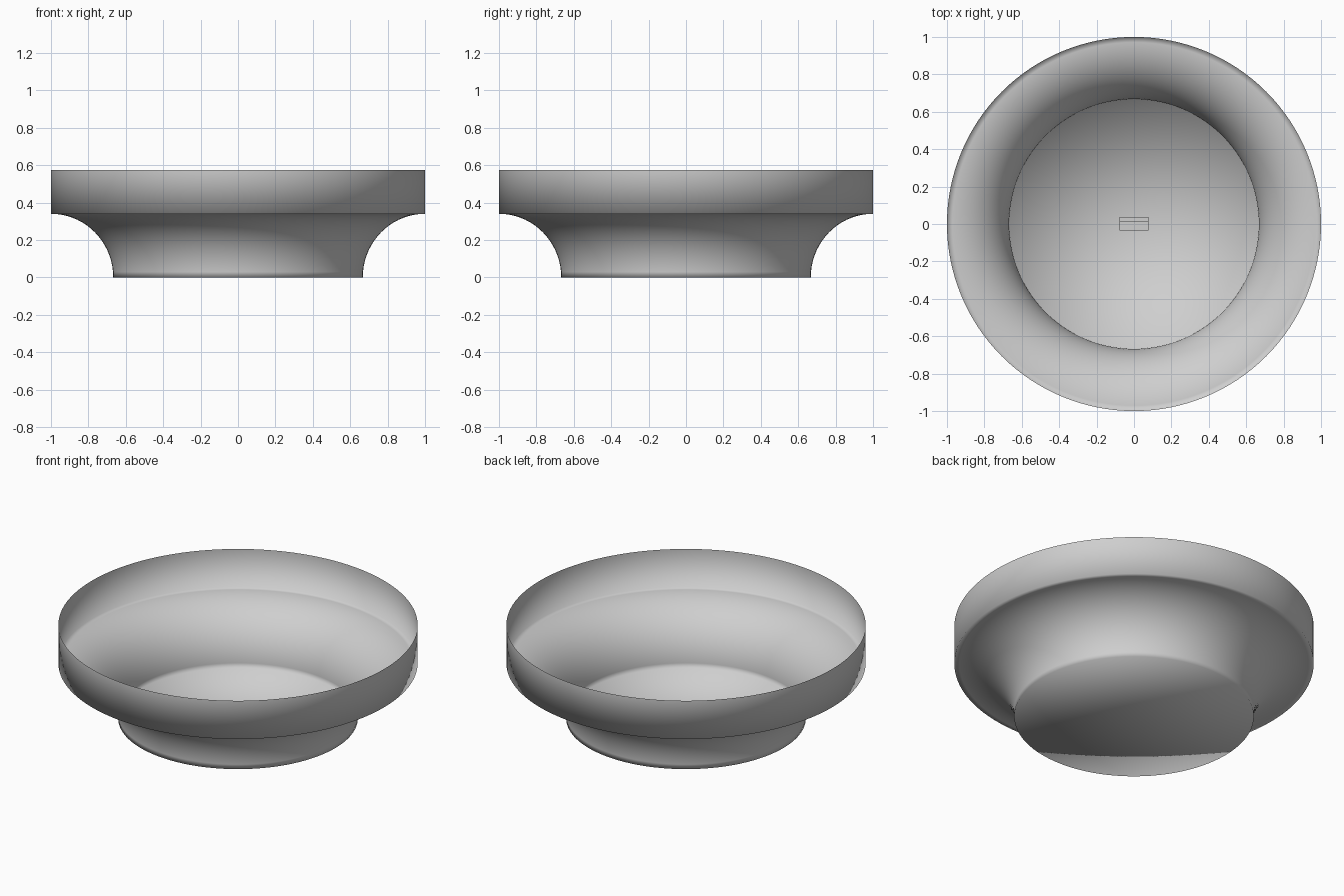
import bpy, bmesh, math

if "Cube" in bpy.data.objects:
    bpy.data.objects.remove(bpy.data.objects["Cube"])

grey = bpy.data.materials.new("light_grey")
grey.diffuse_color = (0.62, 0.62, 0.62, 1)
grey.use_nodes = True
grey.node_tree.nodes["Principled BSDF"].inputs["Base Color"].default_value = grey.diffuse_color

FOOT_R, FLARE_Z, RIM_Z = 0.667, 0.34, 0.575
SEGMENTS, ARC_STEPS = 128, 18


def add_object(name, bm):
    mesh = bpy.data.meshes.new(name)
    bm.to_mesh(mesh)
    bm.free()
    mesh.materials.append(grey)
    obj = bpy.data.objects.new(name, mesh)
    bpy.context.collection.objects.link(obj)
    return obj


# Bowl profile: concave quarter arc from the foot to the flare, then upright rim
profile = []
for i in range(ARC_STEPS + 1):
    a = math.pi / 2 * i / ARC_STEPS
    profile.append((1 - (1 - FOOT_R) * math.cos(a), FLARE_Z * math.sin(a)))
profile.append((1.0, RIM_Z))

# Thin bowl shell: rings joined by quads, with a flat floor fanned from its centre
bm = bmesh.new()
rings = []
for r, z in profile:
    rings.append([bm.verts.new((r * math.cos(2 * math.pi * k / SEGMENTS),
                                r * math.sin(2 * math.pi * k / SEGMENTS), z))
                  for k in range(SEGMENTS)])
centre = bm.verts.new((0, 0, 0))
for k in range(SEGMENTS):
    n = (k + 1) % SEGMENTS
    bm.faces.new((centre, rings[0][n], rings[0][k]))
    for low, high in zip(rings, rings[1:]):
        bm.faces.new((low[k], low[n], high[n], high[k]))
for face in bm.faces:
    face.smooth = True
add_object("bowl_shell", bm)


# Small stepped block in the middle of the floor
def add_block(name, y0, y1, height):
    bm = bmesh.new()
    bmesh.ops.create_cube(bm, size=1)
    for v in bm.verts:
        v.co = (v.co.x * 0.155, (y0 + y1) / 2 + v.co.y * (y1 - y0),
                0.002 + (v.co.z + 0.5) * height)
    add_object(name, bm)


add_block("floor_block", -0.035, 0.014, 0.03)
add_block("floor_block_step", 0.014, 0.037, 0.045)
